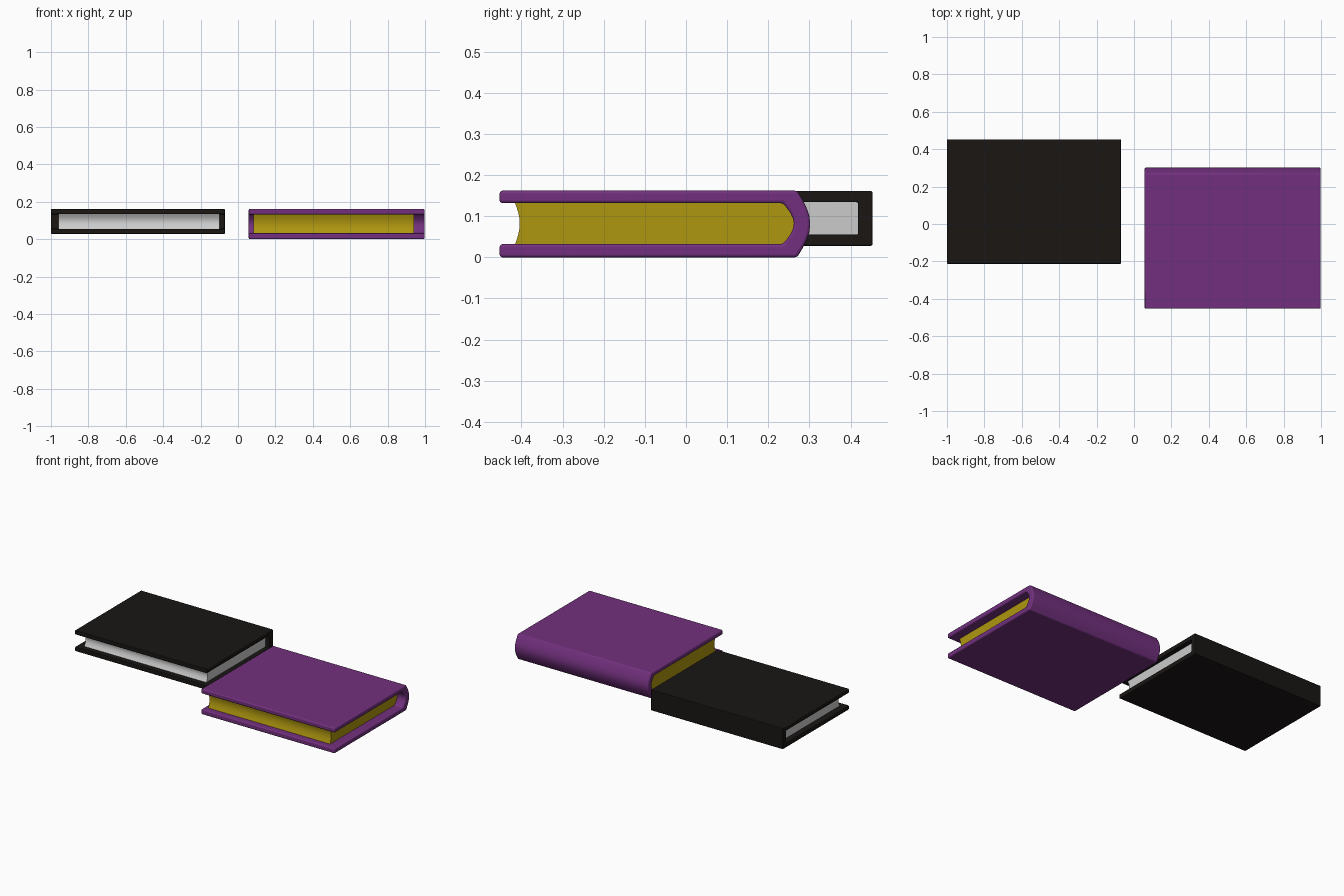
import bpy, bmesh, math

if "Cube" in bpy.data.objects:
    bpy.data.objects.remove(bpy.data.objects["Cube"])


def material(name, color):
    m = bpy.data.materials.new(name)
    m.diffuse_color = (*color, 1)
    m.use_nodes = True
    m.node_tree.nodes["Principled BSDF"].inputs["Base Color"].default_value = m.diffuse_color
    return m


def bow(y_edge, y_mid, z0, z1, n=8):
    """Curve from (y_edge, z0) to (y_edge, z1), bulging to y_mid halfway."""
    return [(y_edge + (y_mid - y_edge) * math.sin(math.pi * i / n),
             z0 + (z1 - z0) * i / n) for i in range(n + 1)]


def extrude_x(name, profile, x0, x1, mat=None, bevel=0):
    """Extrude a closed (y, z) profile along x."""
    bm = bmesh.new()
    face = bm.faces.new([bm.verts.new((x0, y, z)) for y, z in profile])
    ext = bmesh.ops.extrude_face_region(bm, geom=[face])
    moved = [v for v in ext["geom"] if isinstance(v, bmesh.types.BMVert)]
    bmesh.ops.translate(bm, verts=moved, vec=(x1 - x0, 0, 0))
    bmesh.ops.recalc_face_normals(bm, faces=bm.faces)
    mesh = bpy.data.meshes.new(name)
    bm.to_mesh(mesh)
    bm.free()
    ob = bpy.data.objects.new(name, mesh)
    bpy.context.collection.objects.link(ob)
    if mat:
        mesh.materials.append(mat)
    if bevel:
        mod = ob.modifiers.new("soft_edges", "BEVEL")
        mod.width = bevel
        mod.segments = 3
        mod.limit_method = "ANGLE"
        mod.angle_limit = math.radians(35)
    bpy.ops.object.select_all(action="DESELECT")
    bpy.context.view_layer.objects.active = ob
    ob.select_set(True)
    bpy.ops.object.shade_smooth_by_angle(angle=math.radians(35))
    return ob


purple = material("purple_cover", (0.17, 0.03, 0.21))
yellow = material("yellow_paper", (0.43, 0.31, 0.005))
black = material("black_cover", (0.01, 0.008, 0.007))

# Rounded-spine book: C-shaped cover, pages filling the inside of the spine
outer = bow(0.27, 0.302, 0, 0.162)
inner = bow(0.235, 0.262, 0.032, 0.132)
extrude_x("round_book_cover",
          [(-0.453, 0)] + outer + [(-0.453, 0.162), (-0.453, 0.132)]
          + inner[::-1] + [(-0.453, 0.032)],
          0.057, 0.998, purple, 0.007)
extrude_x("round_book_pages",
          bow(0.236, 0.263, 0.03, 0.134) + bow(-0.416, -0.404, 0.03, 0.134)[::-1],
          0.082, 0.94, yellow)

# Square-spine book
extrude_x("square_book_cover",
          [(-0.213, 0.028), (0.453, 0.028), (0.453, 0.161), (-0.213, 0.161),
           (-0.213, 0.134), (0.418, 0.134), (0.418, 0.055), (-0.213, 0.055)],
          -1.0, -0.07, black, 0.004)
extrude_x("square_book_pages",
          [(0.42, 0.053), (0.42, 0.136)] + bow(-0.178, -0.162, 0.053, 0.136)[::-1],
          -0.96, -0.1)
